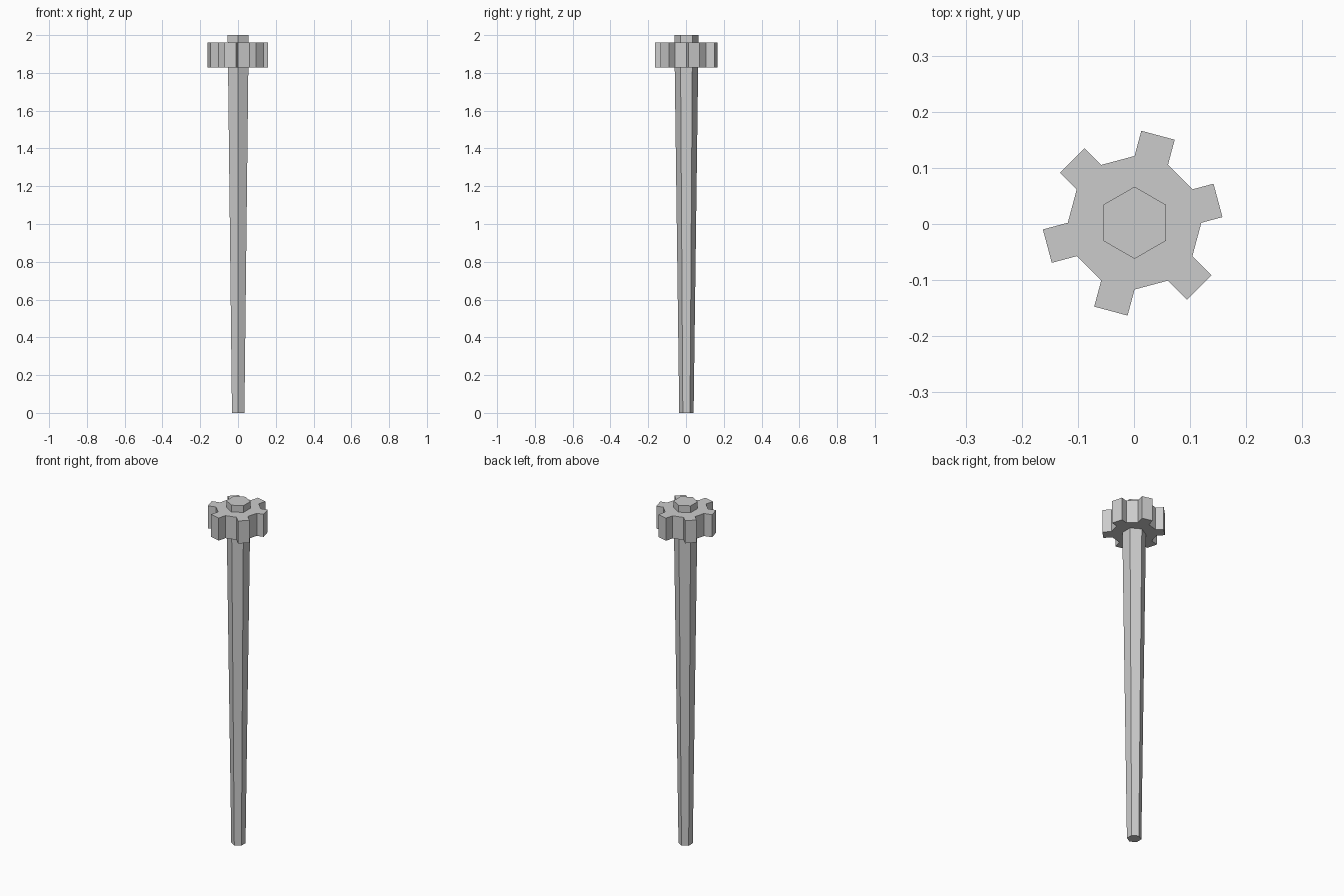
import bpy, bmesh
from math import pi, sin, cos

if "Cube" in bpy.data.objects:
    bpy.data.objects.remove(bpy.data.objects["Cube"])

CX, CY = 0.001, 0.0022  # shared axis of shaft and head


def prism(sides, r0, r1, z0, z1):
    """Closed prism with its first corner on +y; returns bmesh and side faces."""
    bm = bmesh.new()
    rings = []
    for r, z in ((r0, z0), (r1, z1)):
        rings.append([bm.verts.new((CX + r * cos(pi / 2 + 2 * pi * i / sides),
                                    CY + r * sin(pi / 2 + 2 * pi * i / sides), z))
                      for i in range(sides)])
    low, high = rings
    bm.faces.new(low[::-1])
    bm.faces.new(high)
    walls = [bm.faces.new((low[i], low[(i + 1) % sides], high[(i + 1) % sides], high[i]))
             for i in range(sides)]
    bm.normal_update()
    return bm, walls


def finish(bm, name):
    mesh = bpy.data.meshes.new(name)
    bm.to_mesh(mesh)
    bm.free()
    obj = bpy.data.objects.new(name, mesh)
    bpy.context.collection.objects.link(obj)


# Tapered six-sided shaft
bm, _ = prism(6, 0.038, 0.0643, 0.0, 2.0)
finish(bm, "shaft")

# Flanged head: twelve-sided block with every second wall pulled out
bm, walls = prism(12, 0.119, 0.119, 1.828, 1.96)
# Lengths counter-clockwise, starting from the upper-left flange
lengths = (0.042, 0.046, 0.048, 0.048, 0.039, 0.0465)
for wall, length in zip(walls[1::2], lengths):
    out = wall.normal.copy()
    tip = bmesh.ops.extrude_discrete_faces(bm, faces=[wall])["faces"][0]
    bmesh.ops.translate(bm, verts=tip.verts, vec=out * length)
bmesh.ops.recalc_face_normals(bm, faces=bm.faces)
finish(bm, "flanged_head")
